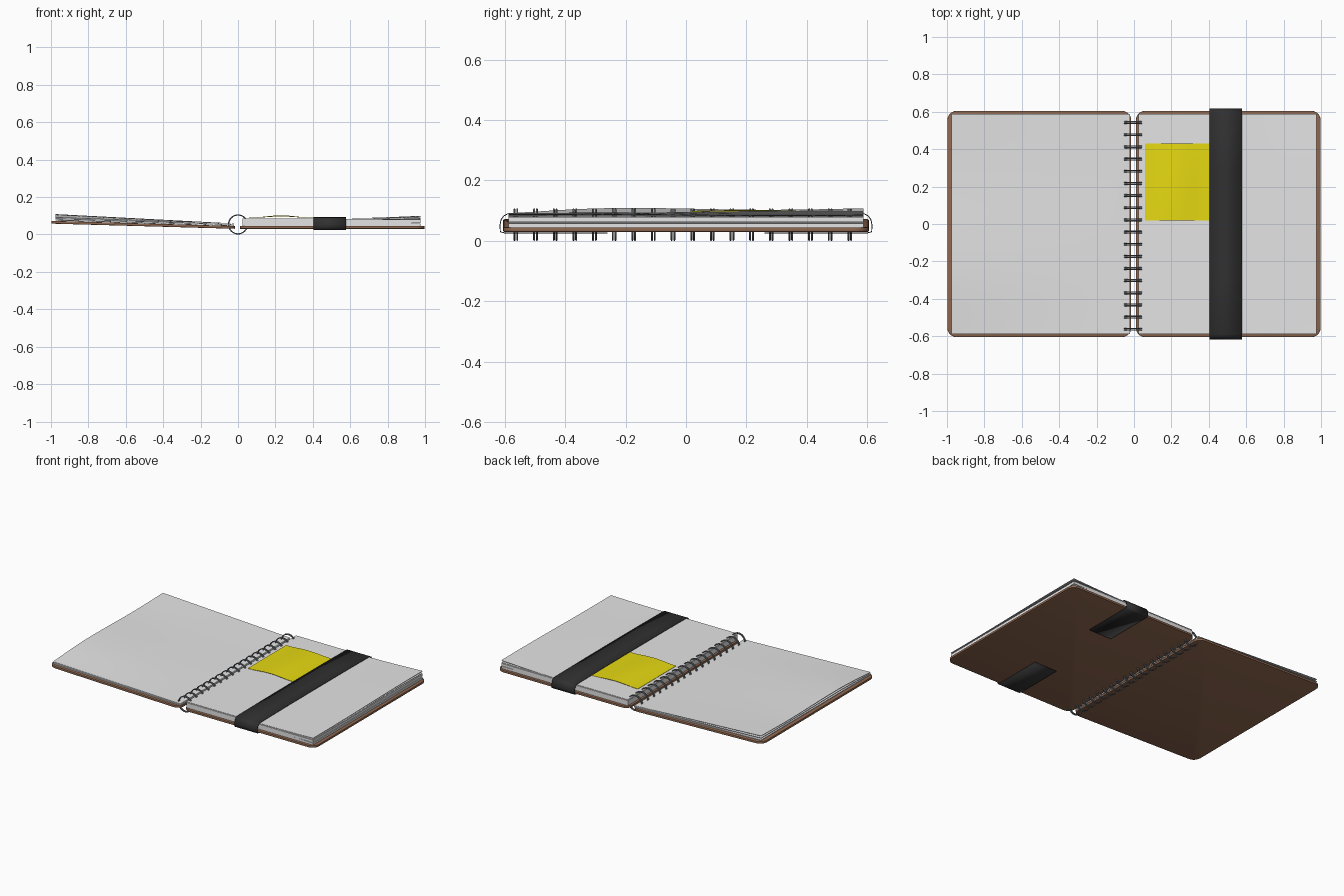
import bpy, bmesh, math
from mathutils import Matrix

if "Cube" in bpy.data.objects:
    bpy.data.objects.remove(bpy.data.objects["Cube"])


def material(name, r, g, b):
    m = bpy.data.materials.new(name)
    m.diffuse_color = (r, g, b, 1)
    m.use_nodes = True
    m.node_tree.nodes["Principled BSDF"].inputs["Base Color"].default_value = m.diffuse_color
    return m


LEATHER = material("brown leather", 0.27, 0.135, 0.078)
PAPER = material("white paper", 0.78, 0.78, 0.78)
NOTE = material("yellow note", 0.82, 0.72, 0.006)
BLACK = material("black elastic", 0.03, 0.03, 0.03)
STEEL = material("grey steel", 0.19, 0.2, 0.22)


def finish(name, bm, mat, angle=35):
    me = bpy.data.meshes.new(name)
    bmesh.ops.recalc_face_normals(bm, faces=bm.faces)
    bm.to_mesh(me)
    bm.free()
    me.materials.append(mat)
    ob = bpy.data.objects.new(name, me)
    bpy.context.collection.objects.link(ob)
    bpy.context.view_layer.objects.active = ob
    for o in bpy.context.selected_objects:
        o.select_set(False)
    ob.select_set(True)
    bpy.ops.object.shade_smooth_by_angle(angle=math.radians(angle))
    return ob


def cover(name, x0, x1, tilt):
    """Rounded board, tilted about the spine."""
    bm = bmesh.new()
    bmesh.ops.create_cube(bm, size=1)
    bmesh.ops.scale(bm, vec=(x1 - x0, 1.21, 0.015), verts=bm.verts)
    upright = [e for e in bm.edges
               if abs(e.verts[0].co.z - e.verts[1].co.z) > 0.01]
    bmesh.ops.bevel(bm, geom=upright, offset=0.05, segments=6,
                    profile=0.5, affect='EDGES')
    rim = [e for e in bm.edges
           if abs(e.verts[0].co.z - e.verts[1].co.z) < 0.001]
    bmesh.ops.bevel(bm, geom=rim, offset=0.003, segments=2,
                    profile=0.5, affect='EDGES')
    bm.transform(Matrix.Translation((0, 0, 0.0375))
                 @ Matrix.Rotation(tilt, 4, 'Y')
                 @ Matrix.Translation(((x0 + x1) / 2, 0, 0)))
    return finish(name, bm, LEATHER)


def sheet(name, xr, yr, height, thick, mat, nx=24, ny=24):
    """Closed curved slab; height(x, y) gives its top surface."""
    bm = bmesh.new()

    def layer(drop):
        rows = []
        for i in range(nx + 1):
            x = xr[0] + (xr[1] - xr[0]) * i / nx
            row = []
            for j in range(ny + 1):
                y = yr[0] + (yr[1] - yr[0]) * j / ny
                row.append(bm.verts.new((x, y, height(x, y) - drop)))
            rows.append(row)
        for i in range(nx):
            for j in range(ny):
                bm.faces.new((rows[i][j], rows[i + 1][j],
                              rows[i + 1][j + 1], rows[i][j + 1]))

    layer(0)
    layer(thick)
    border = [e for e in bm.edges if e.is_boundary]
    bmesh.ops.bridge_loops(bm, edges=border)
    return finish(name, bm, mat)


# Covers
cover("right_cover", 0.01, 0.998, 0)
cover("left_cover", -0.998, -0.015, math.atan(0.028))


# Right page stack and loose top sheets
def outer(x, start):
    return max(0, (x - start) / (0.975 - start)) ** 1.5


YP = (-0.588, 0.588)
RX, LX = (0.025, 0.975), (-0.975, -0.022)
sheet("right_page_block_lower", RX, YP,
      lambda x, y: 0.062 - 0.004 * outer(x, 0.85), 0.018, PAPER)
sheet("right_page_block_upper", RX, YP,
      lambda x, y: 0.079, 0.017, PAPER, 1, 1)
sheet("right_loose_sheet", RX, YP,
      lambda x, y: 0.0825 + 0.006 * outer(x, 0.55) * (0.5 + 0.5 * math.sin(5 * y)),
      0.002, PAPER)
sheet("right_top_sheet", RX, YP,
      lambda x, y: 0.086 + 0.014 * outer(x, 0.55) * (0.7 + 0.3 * math.sin(3.5 * y)),
      0.002, PAPER)


# Left sheets, fanning out from the spine
def fan(rise, wave):
    def height(x, y):
        u = (-x - 0.022) / 0.953
        back = min(1, (y + 0.588) / 0.35)
        lift = rise * (0.45 + 0.55 * math.sin(back * math.pi / 2))
        return 0.05 + 0.026 * u + u * (lift + wave * math.sin(7 * y + 2.8))
    return height


sheet("left_bottom_sheet", LX, YP, fan(0.004, 0), 0.004, PAPER)
sheet("left_middle_sheet", LX, YP,
      lambda x, y: 0.004 + fan(0.013, 0.001)(x, y), 0.003, PAPER)
sheet("left_top_sheet", LX, YP,
      lambda x, y: 0.009 + fan(0.021, 0.003)(x, y), 0.002, PAPER)

# Sticky note, slightly bowed, tucked under the strap
sheet("sticky_note", (0.06, 0.44), (0.02, 0.43),
      lambda x, y: 0.09 + 0.012 * math.sin(math.pi * min(1, (x - 0.06) / 0.34)) ** 2
      * (0.6 + 0.4 * math.cos(6 * (y - 0.2))), 0.002, NOTE, 16, 12)

# Elastic strap: open ribbon wrapped over the right half
half = [(0.26, 0.0265), (0.6, 0.0265), (0.614, 0.03), (0.616, 0.05),
        (0.612, 0.07), (0.603, 0.083), (0.59, 0.09), (0.3, 0.0925)]
path = [(-y, z) for y, z in half] + [(0, 0.093)] + half[::-1]
bm = bmesh.new()
rails = [[bm.verts.new((x, y, z)) for y, z in path] for x in (0.405, 0.577)]
for i in range(len(path) - 1):
    bm.faces.new((rails[0][i], rails[1][i], rails[1][i + 1], rails[0][i + 1]))
strap = finish("elastic_strap", bm, BLACK, 50)
solid = strap.modifiers.new("thickness", 'SOLIDIFY')
solid.thickness = 0.003
solid.offset = 0

# Twin-wire binding rings
RING, WIRE, SEG, SIDES = 0.0505, 0.0032, 32, 8
bm = bmesh.new()
for k in range(18):
    for dy in (-0.0045, 0.0045):
        yc = -0.563 + 0.065 * k + dy
        loops = []
        for i in range(SEG):
            a = 2 * math.pi * i / SEG
            loop = []
            for j in range(SIDES):
                b = 2 * math.pi * j / SIDES
                r = RING + WIRE * math.cos(b)
                loop.append(bm.verts.new((r * math.cos(a), yc + WIRE * math.sin(b),
                                          0.0537 + r * math.sin(a))))
            loops.append(loop)
        for i in range(SEG):
            p, q = loops[i], loops[(i + 1) % SEG]
            for j in range(SIDES):
                n = (j + 1) % SIDES
                bm.faces.new((p[j], q[j], q[n], p[n]))
finish("binding_rings", bm, STEEL, 60)
